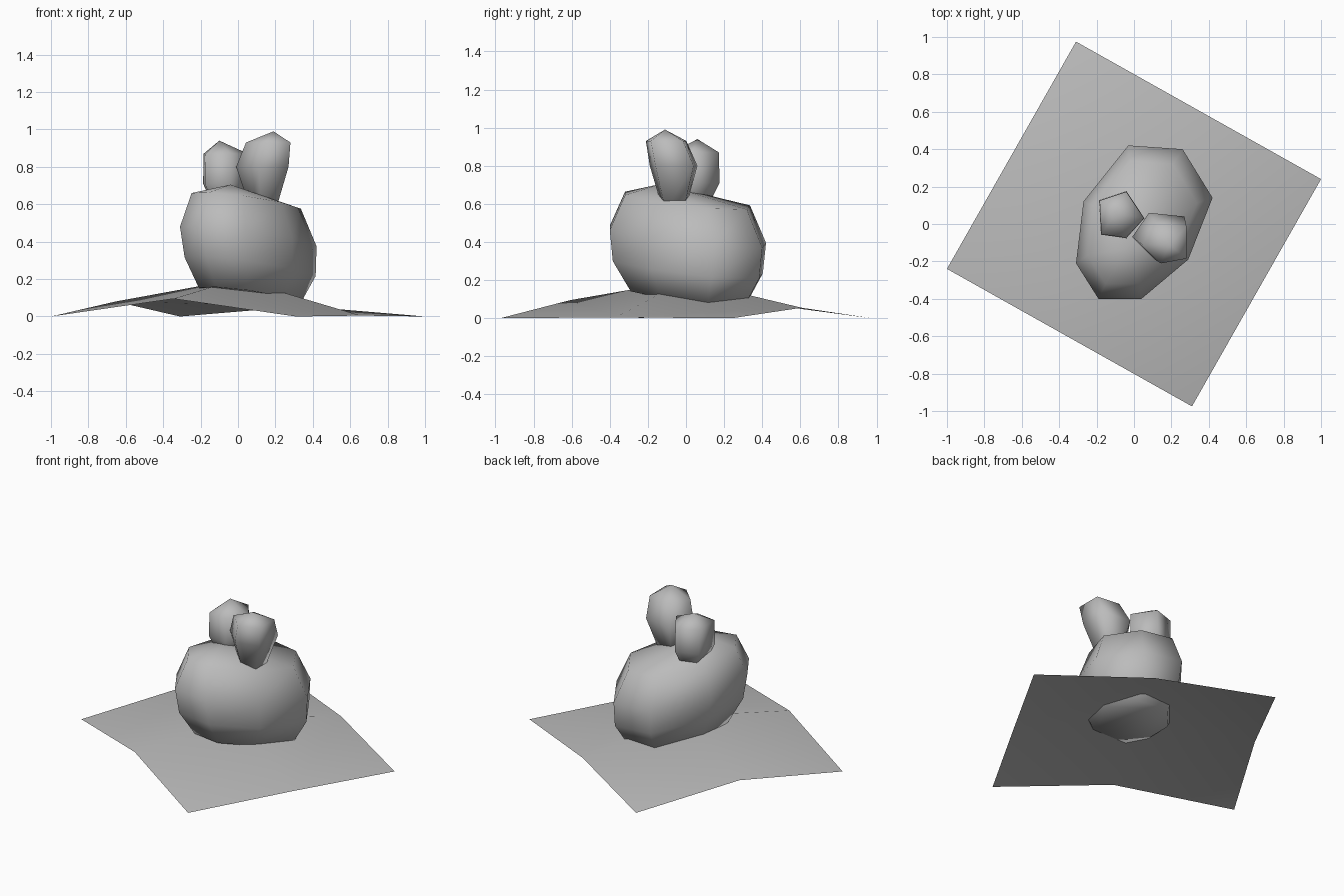
import bpy, bmesh
from mathutils import Vector

cube = bpy.data.objects.get("Cube")
if cube:
    bpy.data.objects.remove(cube, do_unlink=True)

grey = bpy.data.materials.new("plain_grey")
grey.use_nodes = True
colour = (0.5, 0.5, 0.5, 1)
grey.diffuse_color = colour
grey.node_tree.nodes["Principled BSDF"].inputs["Base Color"].default_value = colour


def finish(name, bm):
    bmesh.ops.recalc_face_normals(bm, faces=bm.faces)
    for f in bm.faces:
        f.smooth = True
    mesh = bpy.data.meshes.new(name)
    bm.to_mesh(mesh)
    bm.free()
    mesh.materials.append(grey)
    obj = bpy.data.objects.new(name, mesh)
    bpy.context.collection.objects.link(obj)


def loft(name, outline, centre, rings, apex, tilt=(0, 0)):
    """Stack scaled copies of an outline: rings are (z, scale, dx, dy)."""
    bm = bmesh.new()
    c = Vector(centre)
    loops = []
    for z, s, dx, dy in rings:
        loop = []
        for p in outline:
            q = c + (Vector(p) - c) * s + Vector((dx, dy))
            loop.append(bm.verts.new((q.x, q.y, z + tilt[0] * q.x + tilt[1] * q.y)))
        loops.append(loop)
    n = len(outline)
    for low, high in zip(loops, loops[1:]):
        for i in range(n):
            j = (i + 1) % n
            bm.faces.new((low[i], low[j], high[j], high[i]))
    bm.faces.new(loops[0][::-1])
    tip = bm.verts.new(apex)
    for i in range(n):
        bm.faces.new((loops[-1][i], loops[-1][(i + 1) % n], tip))
    finish(name, bm)


# Sandy ground: a turned square sheet, raised in the middle
bm = bmesh.new()
corners = [Vector(p) for p in ((-1, -.24), (.31, -.975), (1, .24), (-.31, .975))]
edge_heights = (.095, .005, .055, .08)
centre = bm.verts.new((0, 0, .2))
corner_verts = [bm.verts.new((p.x, p.y, 0)) for p in corners]
mid_verts = []
for i, h in enumerate(edge_heights):
    m = (corners[i] + corners[(i + 1) % 4]) / 2
    mid_verts.append(bm.verts.new((m.x, m.y, h)))
for i in range(4):
    bm.faces.new((mid_verts[i - 1], corner_verts[i], mid_verts[i], centre))
finish("ground", bm)

# Plump main body
loft("body",
     [(-.03, .42), (-.27, .12), (-.31, -.21), (-.19, -.4),
      (.04, -.4), (.29, -.19), (.42, .14), (.26, .4)],
     (.05, 0),
     [(.12, .75, .01, .01), (.27, .96, .01, 0), (.43, 1, 0, 0), (.62, .8, -.01, 0)],
     (-.04, -.13, .705), tilt=(-.1, -.09))

# Two five-sided pads growing from the top
loft("tall_pad",
     [(0, -.08), (.12, -.2), (.28, -.17), (.28, .03), (.09, .05)],
     (.15, -.07),
     [(.57, .48, -.01, .01), (.8, 1, -.01, .01), (.93, .85, .02, -.03)],
     (.19, -.11, .99))
loft("small_pad",
     [(-.19, .13), (-.18, -.06), (-.04, -.08), (.06, .03), (-.04, .18)],
     (-.07, .04),
     [(.58, .5, 0, 0), (.71, .97, 0, 0), (.87, .95, 0, 0)],
     (-.1, .06, .94))
